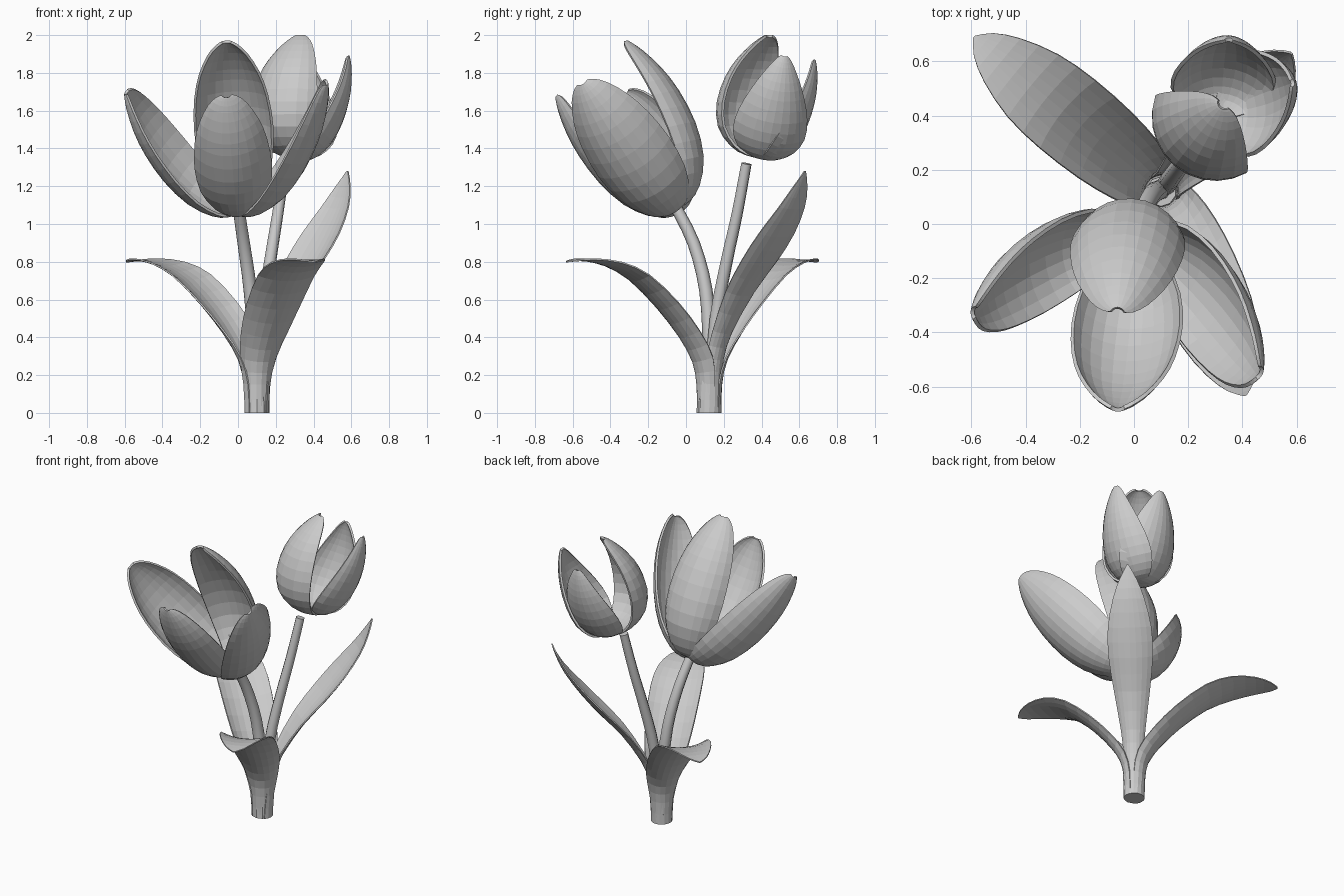
import bpy, bmesh, math
from mathutils import Vector

if "Cube" in bpy.data.objects:
    bpy.data.objects.remove(bpy.data.objects["Cube"])

ROOT = Vector((0.10, 0.12, 0))


def smooth_rows(rows, n=2):
    """Catmull-Rom refinement of a short table of rows."""
    out = []
    for i in range(len(rows) - 1):
        p0, p1 = rows[max(i - 1, 0)], rows[i]
        p2, p3 = rows[i + 1], rows[min(i + 2, len(rows) - 1)]
        for k in range(n):
            t = k / n
            out.append([0.5 * (2 * b + (c - a) * t + (2 * a - 5 * b + 4 * c - d) * t * t
                               + (3 * b - a - 3 * c + d) * t ** 3)
                        for a, b, c, d in zip(p0, p1, p2, p3)])
    out.append(list(rows[-1]))
    return out


def sheet(name, grid, thickness):
    """Skin a grid of points and give it thickness."""
    bm = bmesh.new()
    vs = [[bm.verts.new(p) for p in row] for row in grid]
    for a, b in zip(vs, vs[1:]):
        for j in range(len(a) - 1):
            bm.faces.new((a[j], a[j + 1], b[j + 1], b[j]))
    bmesh.ops.recalc_face_normals(bm, faces=bm.faces)
    me = bpy.data.meshes.new(name)
    bm.to_mesh(me)
    bm.free()
    ob = bpy.data.objects.new(name, me)
    bpy.context.collection.objects.link(ob)
    mod = ob.modifiers.new("thickness", 'SOLIDIFY')
    mod.thickness = thickness
    mod.offset = 0


def arc_row(p, side, out, radius, a, n):
    """Cross-section arc whose edges curl away from 'out'."""
    row = []
    for j in range(n + 1):
        s = a * (2 * j / n - 1)
        row.append(p + side * radius * math.sin(s) - out * radius * (1 - math.cos(s)))
    return row


# Petals: position along chord, bulge and width fractions
PETAL = [(0, 0, .15), (.03, .38, .40), (.10, .70, .64), (.25, .97, .90), (.45, 1.0, 1.0),
         (.65, .83, .93), (.80, .58, .76), (.92, .28, .50), (.98, .08, .27), (1, 0, .12)]


def petal(name, base, tip, facing, bulge, width, curl, taper=0.0):
    base, tip = Vector(base), Vector(tip)
    chord = tip - base
    u = chord.normalized()
    out = Vector(facing)
    out = (out - u * out.dot(u)).normalized()
    side = u.cross(out)
    grid = []
    for t, b, w in smooth_rows(PETAL):
        w *= width * (1 + taper * (0.45 - t))
        grid.append(arc_row(base + chord * t + out * bulge * b, side, out,
                            w / math.sin(curl), curl, 10))
    sheet(name, grid, 0.014)


# Large open flower
B1 = (0.0, -0.06, 1.075)
for name, tip, facing, bulge, w, curl in [
        ("back", (-0.06, -0.31, 1.965), (0, .15, .2), .225, .205, 1.15),
        ("front", (-0.06, -0.685, 1.67), (0, -.25, -.1), .165, .20, 1.1),
        ("left", (-0.595, -0.32, 1.69), (-.54, .12, -.03), .165, .20, 1.1),
        ("right", (0.47, -0.545, 1.74), (.5, -.10, -.05), .16, .215, 1.05)]:
    petal("large_flower_petal_" + name, B1, tip, facing, bulge, w, curl)

# Smaller closed flower: one broad petal facing two tapered ones
B2 = (0.32, 0.41, 1.35)
for name, tip, facing, bulge, w, curl, taper in [
        ("front", (0.32, 0.43, 1.995), (-.64, -.77, 0), .255, .215, 1.2, .2),
        ("right", (0.585, 0.52, 1.885), (.97, .10, 0), .12, .18, 1.0, .8),
        ("back", (0.35, 0.68, 1.865), (.05, .97, 0), .12, .18, 1.0, .8)]:
    petal("small_flower_petal_" + name, B2, tip, facing, bulge, w, curl, taper)

# Leaves: reach, height, half arc width, wrap angle
ARCHED = [(.062, 0, .10, 1.6), (.066, .15, .108, 1.5), (.09, .27, .13, 1.2),
          (.17, .40, .15, .85), (.30, .55, .165, .62), (.47, .70, .167, .45),
          (.62, .775, .15, .3), (.76, .805, .105, .18), (.85, .805, .055, .1),
          (.895, .80, .005, .05)]
UPRIGHT = [(.064, 0, .10, 1.6), (.065, .15, .09, 1.4), (.08, .28, .078, 1.2),
           (.13, .42, .085, .9), (.26, .62, .12, .7), (.40, .78, .145, .6),
           (.52, .93, .14, .5), (.62, 1.08, .10, .4), (.67, 1.19, .055, .3),
           (.70, 1.28, .004, .1)]


def leaf(name, direction, rows, reach=1.0):
    d = Vector((*direction, 0)).normalized()
    up = Vector((0, 0, 1))
    side = up.cross(d)
    rows = smooth_rows(rows)
    pts = [ROOT + d * r[0] * reach + up * r[1] for r in rows]
    grid = []
    for i, (r, z, w, a) in enumerate(rows):
        tan = (pts[min(i + 1, len(pts) - 1)] - pts[max(i - 1, 0)]).normalized()
        out = side.cross(tan).normalized()
        grid.append(arc_row(pts[i], side, out, w / a, a, 8))
    sheet(name, grid, 0.008)


leaf("leaf_back_left", (-0.69, 0.57), ARCHED)
leaf("leaf_front_right", (0.31, -0.75), ARCHED, 0.91)
leaf("leaf_back_right", (0.48, 0.51), UPRIGHT)


# Stems
def stem(name, pts, radius):
    cu = bpy.data.curves.new(name, 'CURVE')
    cu.dimensions = '3D'
    cu.bevel_depth = radius
    cu.bevel_resolution = 2
    cu.use_fill_caps = True
    sp = cu.splines.new('POLY')
    path = smooth_rows(pts, 3)
    sp.points.add(len(path) - 1)
    for i, (pt, p) in enumerate(zip(sp.points, path)):
        pt.co = (*p, 1)
        pt.radius = 1.1 - 0.3 * i / len(path)
    ob = bpy.data.objects.new(name, cu)
    bpy.context.collection.objects.link(ob)


stem("large_flower_stem", [(.10, .12, .02), (.09, .125, .35), (.065, .105, .65),
                           (.03, .04, .90), (0, -.06, 1.10)], 0.037)
stem("small_flower_stem", [(.11, .13, .1), (.13, .16, .5), (.17, .215, .8),
                           (.21, .27, 1.05), (.25, .32, 1.32)], 0.034)

# Sheath at the foot of the plant
bpy.ops.mesh.primitive_cone_add(vertices=10, radius1=0.064, radius2=0.055, depth=0.26,
                                location=ROOT + Vector((0, 0, 0.13)))
bpy.context.object.name = "sheath"
